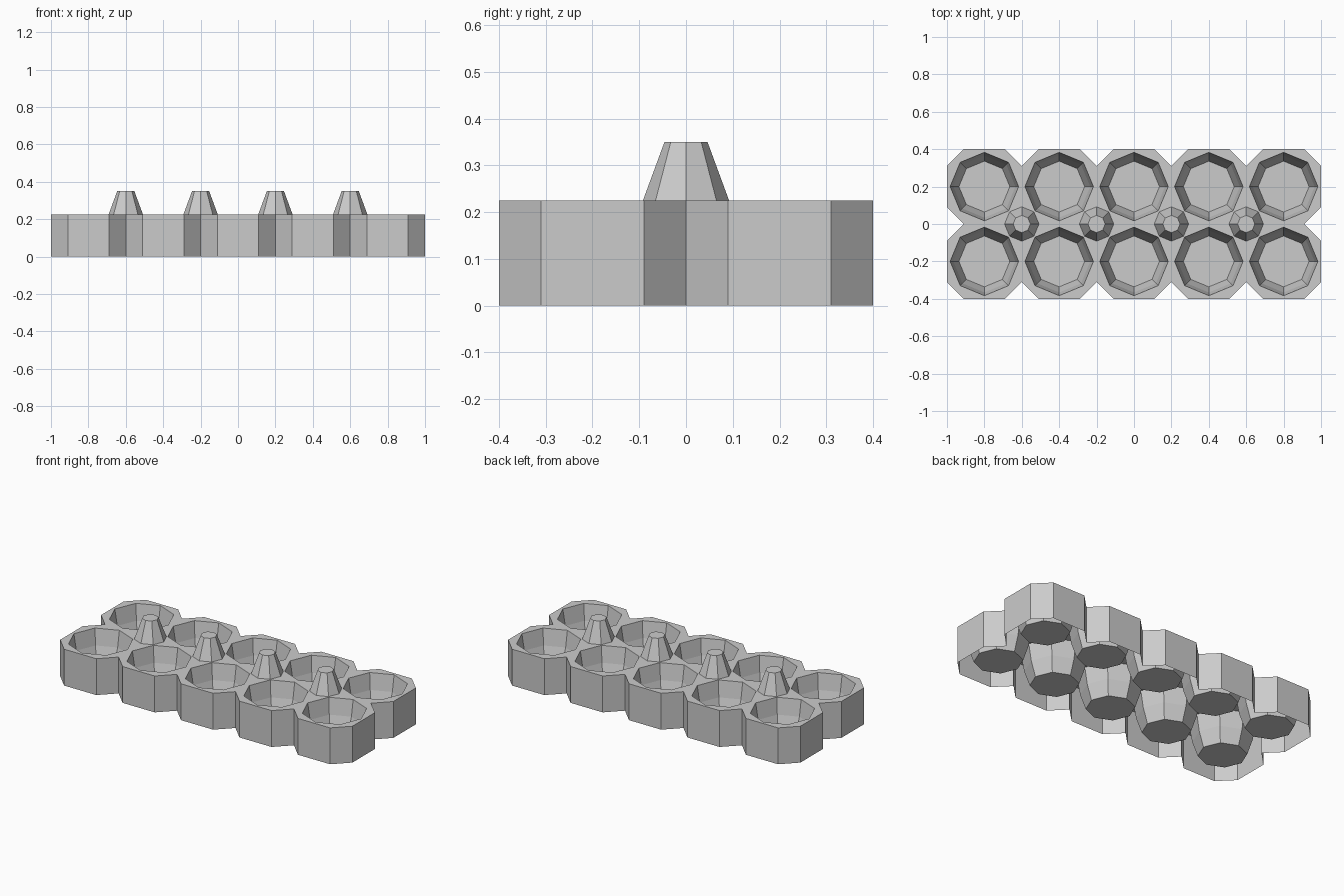
import bpy, bmesh
from math import sin, cos, pi

if "Cube" in bpy.data.objects:
    bpy.data.objects.remove(bpy.data.objects["Cube"])

RIM_Z, HALF, EDGE = 0.225, 0.2, 0.11
CUP = [(0.183, RIM_Z), (0.166, 0.125), (0.136, 0.035)]   # radius, height


def finish(bm, name):
    me = bpy.data.meshes.new(name)
    bm.to_mesh(me)
    bm.free()
    ob = bpy.data.objects.new(name, me)
    bpy.context.collection.objects.link(ob)
    return ob


def ring(bm, cx, cy, r, z):
    return [bm.verts.new((cx + r * cos(k * pi / 4), cy + r * sin(k * pi / 4), z)) for k in range(8)]


def loft(bm, low, high):
    for k in range(8):
        j = (k + 1) % 8
        bm.faces.new((low[k], low[j], high[j], high[k]))


def add_cell(bm, cx, cy):
    # eight-sided cup with its floor, facing inwards
    rings = [ring(bm, cx, cy, r, z) for r, z in CUP]
    for a, b in zip(rings, rings[1:]):
        loft(bm, a, b)
    bm.faces.new(rings[-1])
    # flat rim between the cup and the chamfered square cell
    quarter = [(HALF, EDGE), (EDGE, HALF)]
    outer = []
    for _ in range(4):
        outer += [bm.verts.new((cx + x, cy + y, RIM_Z)) for x, y in quarter]
        quarter = [(-y, x) for x, y in quarter]
    inner = rings[0]
    for k in range(8):
        j = (k + 1) % 8
        bm.faces.new((inner[k], outer[k], inner[j]))
        bm.faces.new((inner[j], outer[k], outer[j]))


# tray: 5 x 2 cells joined along shared rims
bm = bmesh.new()
for i in range(5):
    for cy in (-0.2, 0.2):
        add_cell(bm, -0.8 + 0.4 * i, cy)
bmesh.ops.remove_doubles(bm, verts=bm.verts, dist=0.001)

# outer skirt: drop the outside rim edges to the ground
border = []
for e in bm.edges:
    m = (e.verts[0].co + e.verts[1].co) / 2
    if e.is_boundary and (abs(m.y) > 0.1 or abs(m.x) > 0.8):
        border.append(e)
new = bmesh.ops.extrude_edge_only(bm, edges=border)["geom"]
for v in new:
    if isinstance(v, bmesh.types.BMVert):
        v.co.z = 0
bmesh.ops.recalc_face_normals(bm, faces=bm.faces)
if sum(f.normal.z * f.calc_area() for f in bm.faces) < 0:
    bmesh.ops.reverse_faces(bm, faces=bm.faces)
finish(bm, "egg_tray")

# tapered posts over the gaps between four cells
for i in range(4):
    bm = bmesh.new()
    x = -0.6 + 0.4 * i
    low, high = ring(bm, x, 0, 0.092, RIM_Z), ring(bm, x, 0, 0.046, 0.35)
    loft(bm, low, high)
    bm.faces.new(high)
    finish(bm, f"divider_post_{i + 1}")
